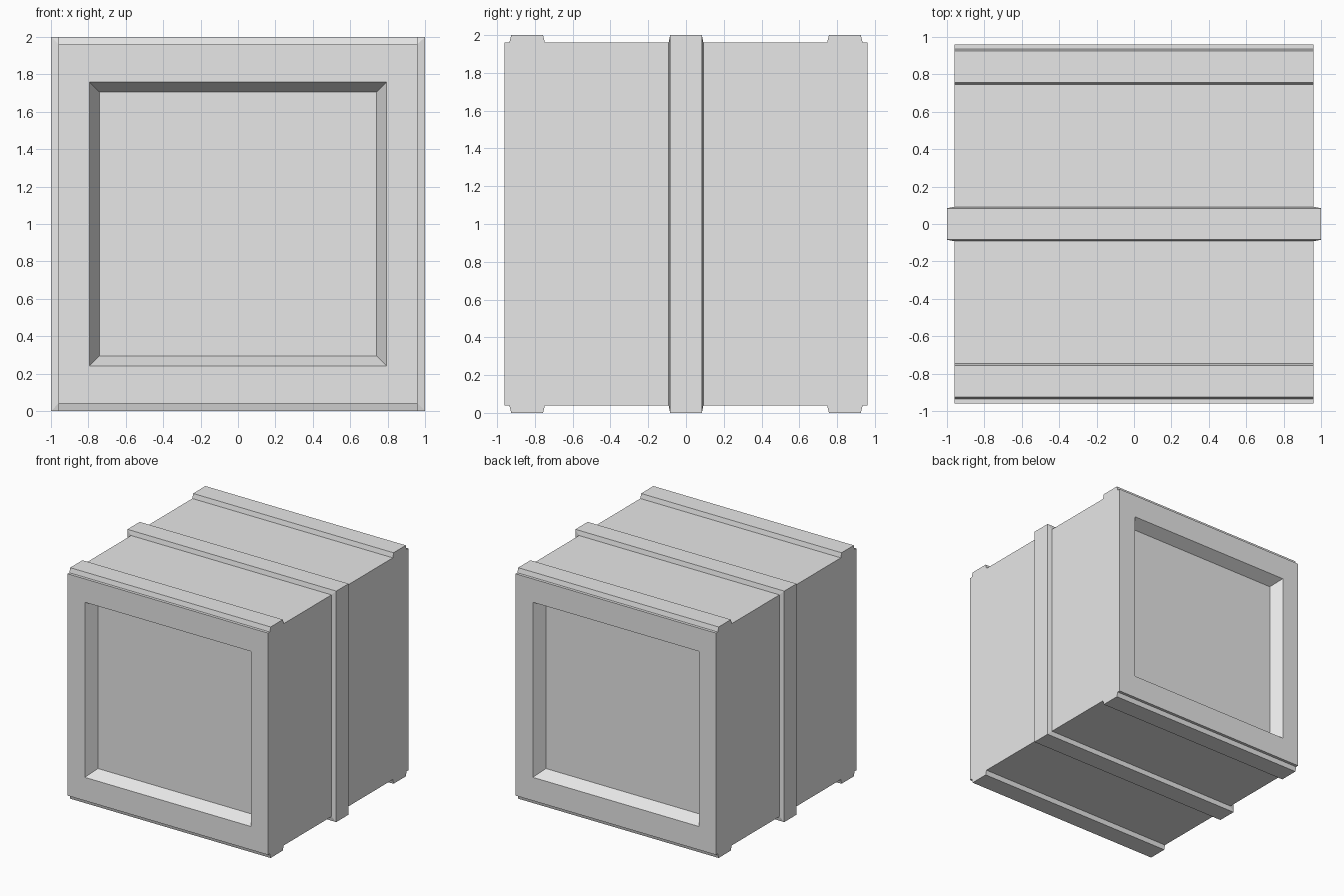
import bpy
import bmesh

cube = bpy.data.objects.get("Cube")
if cube:
    bpy.data.objects.remove(cube, do_unlink=True)

GREY = (0.8, 0.8, 0.8, 1)
grey = bpy.data.materials.new("plain grey")
grey.use_nodes = True
grey.diffuse_color = GREY
grey.node_tree.nodes["Principled BSDF"].inputs["Base Color"].default_value = GREY

HALF = 0.96    # half size of the box
RIM = 1.0      # half size over the straps
MID = 1.0      # height of the box centre
DEPTH = 0.1    # depth of the end panels


def finish(name, bm):
    bmesh.ops.recalc_face_normals(bm, faces=bm.faces)
    mesh = bpy.data.meshes.new(name)
    bm.to_mesh(mesh)
    bm.free()
    mesh.materials.append(grey)
    obj = bpy.data.objects.new(name, mesh)
    bpy.context.collection.objects.link(obj)
    return obj


def square_loop(bm, y, half_x, half_z):
    corners = ((-1, -1), (1, -1), (1, 1), (-1, 1))
    return [bm.verts.new((sx * half_x, y, MID + sz * half_z)) for sx, sz in corners]


def bridge(bm, a, b):
    for i in range(4):
        j = (i + 1) % 4
        bm.faces.new((a[i], a[j], b[j], b[i]))


# Box: one skin of square loops running from the front panel to the back panel
bm = bmesh.new()
half_loops = [(HALF - DEPTH, 0.74, 0.705), (HALF, 0.795, 0.758), (HALF, HALF, HALF)]
loops = [square_loop(bm, -y, x, z) for y, x, z in half_loops]
loops += [square_loop(bm, y, x, z) for y, x, z in reversed(half_loops)]
for a, b in zip(loops, loops[1:]):
    bridge(bm, a, b)
bm.faces.new(loops[0])
bm.faces.new(loops[-1])
finish("crate_body", bm)

# Middle band: a closed ring with slightly tapered flanks
bm = bmesh.new()
profile = [(-0.092, HALF), (-0.084, RIM), (0.084, RIM), (0.092, HALF)]
ring = [square_loop(bm, y, r, r) for y, r in profile]
for a, b in zip(ring, ring[1:]):
    bridge(bm, a, b)
finish("middle_band", bm)


# End battens: tapered strips on the top and bottom, near the front and back
def batten(name, side, up):
    bm = bmesh.new()
    section = [(0.935, HALF), (0.925, RIM), (0.757, RIM), (0.747, HALF)]
    ends = [[bm.verts.new((x, side * y, MID + up * z)) for y, z in section]
            for x in (-HALF, HALF)]
    bridge(bm, *ends)
    for end in ends:
        bm.faces.new(end)
    # the strip is seated on the box, so its hidden underside is left open
    under = [f for f in bm.faces
             if all(abs(abs(v.co.z - MID) - HALF) < 0.001 for v in f.verts)]
    bmesh.ops.delete(bm, geom=under, context='FACES')
    finish(name, bm)


for side, side_name in ((-1, "front"), (1, "back")):
    for up, up_name in ((1, "top"), (-1, "bottom")):
        batten(f"{side_name}_{up_name}_batten", side, up)
